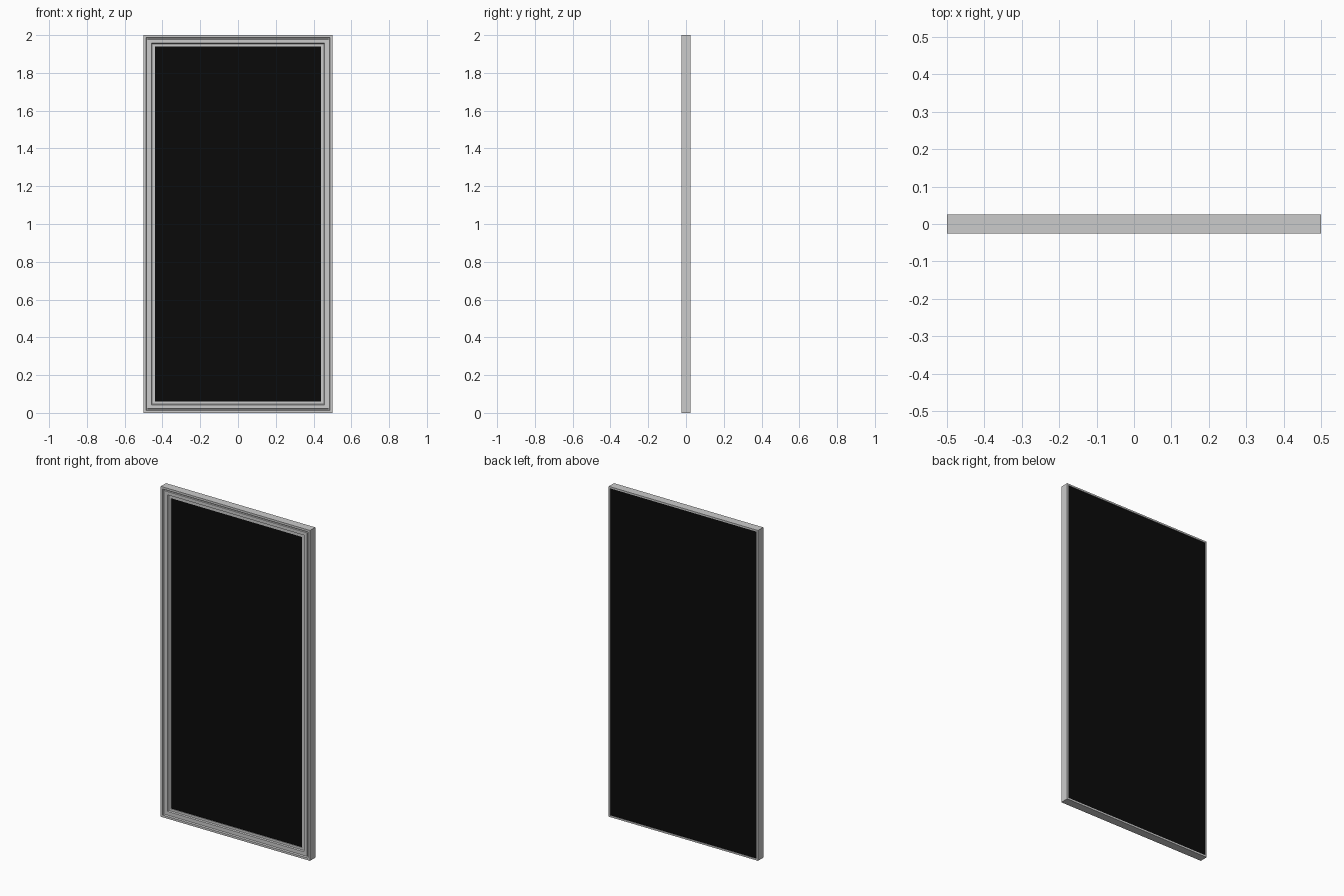
import bpy, bmesh

if "Cube" in bpy.data.objects:
    bpy.data.objects.remove(bpy.data.objects["Cube"])

W, H = 0.5, 1.0  # half width, half height

# Moulding cross-section: (inset from outer edge, depth y), front steps inward
PROFILE = [(0, 0.025), (0, -0.025), (0.013, -0.025), (0.016, -0.015),
           (0.020, -0.015), (0.022, -0.021), (0.042, -0.021), (0.046, -0.014),
           (0.060, -0.014), (0.060, 0.0), (0.010, 0.0), (0.010, 0.025)]


def make_object(name, bm):
    bmesh.ops.recalc_face_normals(bm, faces=bm.faces)
    mesh = bpy.data.meshes.new(name)
    bm.to_mesh(mesh)
    bm.free()
    ob = bpy.data.objects.new(name, mesh)
    bpy.context.collection.objects.link(ob)
    return ob


# Mitred frame: sweep the profile round the four corners
bm = bmesh.new()
rings = []
for sx, sz in [(-1, -1), (1, -1), (1, 1), (-1, 1)]:
    rings.append([bm.verts.new((sx * (W - i), y, H + sz * (H - i)))
                  for i, y in PROFILE])
n = len(PROFILE)
for c in range(4):
    a, b = rings[c], rings[(c + 1) % 4]
    for k in range(n):
        m = (k + 1) % n
        bm.faces.new((a[k], a[m], b[m], b[k]))
make_object("frame", bm)

# Dark panels: front pane in the opening, backing board set in the rear rebate
black = bpy.data.materials.new("black")
black.diffuse_color = (0.003, 0.003, 0.003, 1)
black.use_nodes = True
black.node_tree.nodes["Principled BSDF"].inputs["Base Color"].default_value = black.diffuse_color


def panel(name, inset, y0, y1):
    bm = bmesh.new()
    bmesh.ops.create_cube(bm, size=1)
    for v in bm.verts:
        v.co.x *= 2 * (W - inset)
        v.co.y = y0 if v.co.y < 0 else y1
        v.co.z = H + v.co.z * 2 * (H - inset)
    make_object(name, bm).data.materials.append(black)


panel("front_pane", 0.060, -0.010, 0.001)
panel("backing_board", 0.010, 0.0, 0.022)
